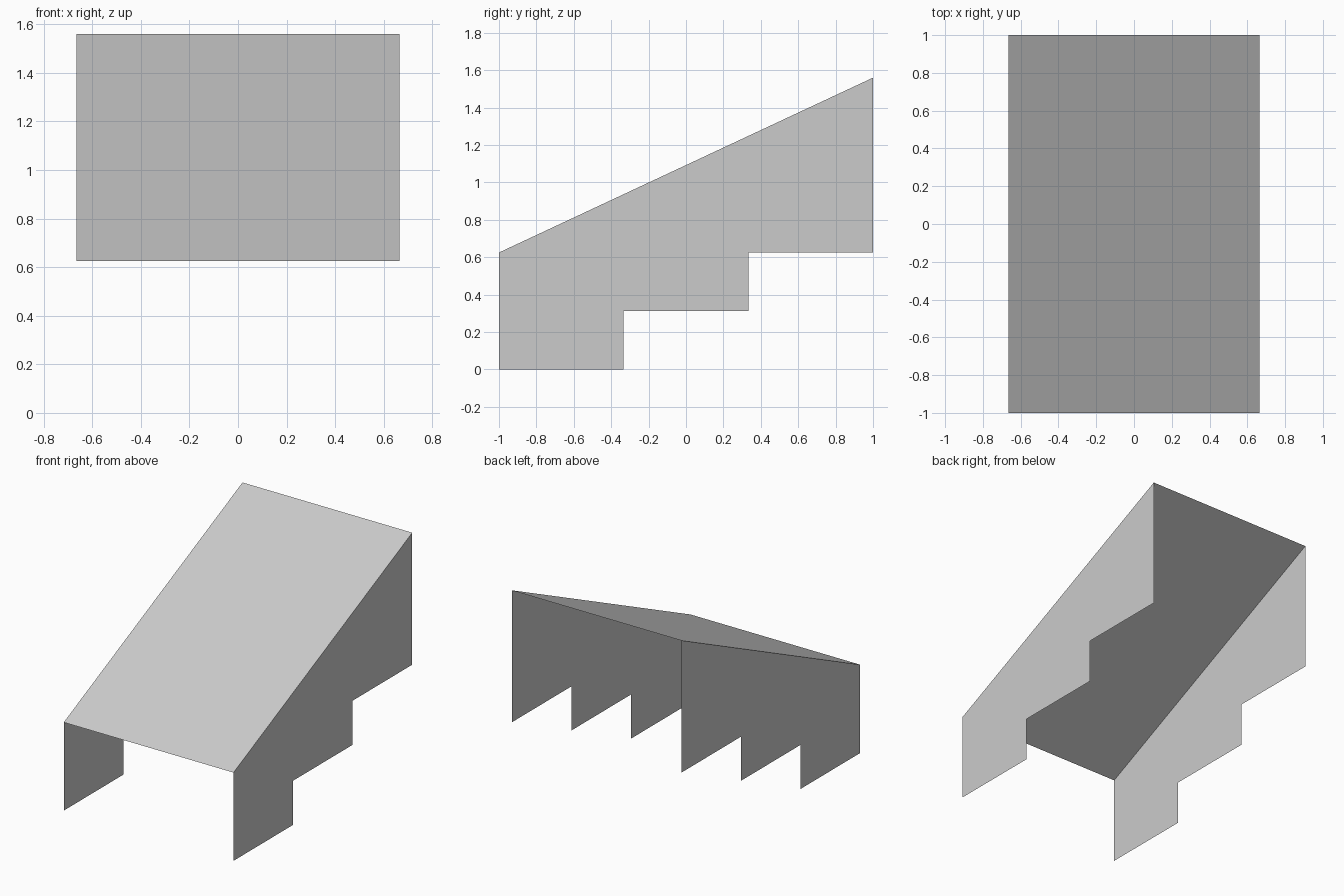
import bpy

cube = bpy.data.objects.get("Cube")
if cube:
    bpy.data.objects.remove(cube, do_unlink=True)

HALF_WIDTH = 0.665
HALF_LENGTH = 1.0
STEP = 2 * HALF_LENGTH / 3      # length of each stepped bay
RISE = 0.3125                   # height of each step
EAVE, RIDGE = 2 * RISE, 1.56    # low and high ends of the sloping panel

grey = bpy.data.materials.new("light grey")
grey.use_nodes = True
grey.diffuse_color = (0.6, 0.6, 0.6, 1)
grey.node_tree.nodes["Principled BSDF"].inputs["Base Color"].default_value = (0.6, 0.6, 0.6, 1)


def sheet(name, points):
    """Single flat, zero-thickness panel from its outline."""
    mesh = bpy.data.meshes.new(name)
    mesh.from_pydata(points, [], [range(len(points))])
    mesh.materials.append(grey)
    obj = bpy.data.objects.new(name, mesh)
    bpy.context.collection.objects.link(obj)
    return obj


# Stepped side outline in (y, z): stairs along the bottom, slope along the top
outline = [(-HALF_LENGTH, EAVE)]
for i in range(3):
    front = -HALF_LENGTH + i * STEP
    outline += [(front, i * RISE), (front + STEP, i * RISE)]
outline.append((HALF_LENGTH, RIDGE))

# Side panels, both facing outward
sheet("left_side_panel", [(HALF_WIDTH, y, z) for y, z in outline])
sheet("right_side_panel", [(-HALF_WIDTH, y, z) for y, z in reversed(outline)])

# Sloping top panel; front, back and underside stay open
sheet("sloped_top_panel", [
    (-HALF_WIDTH, -HALF_LENGTH, EAVE), (HALF_WIDTH, -HALF_LENGTH, EAVE),
    (HALF_WIDTH, HALF_LENGTH, RIDGE), (-HALF_WIDTH, HALF_LENGTH, RIDGE)])
